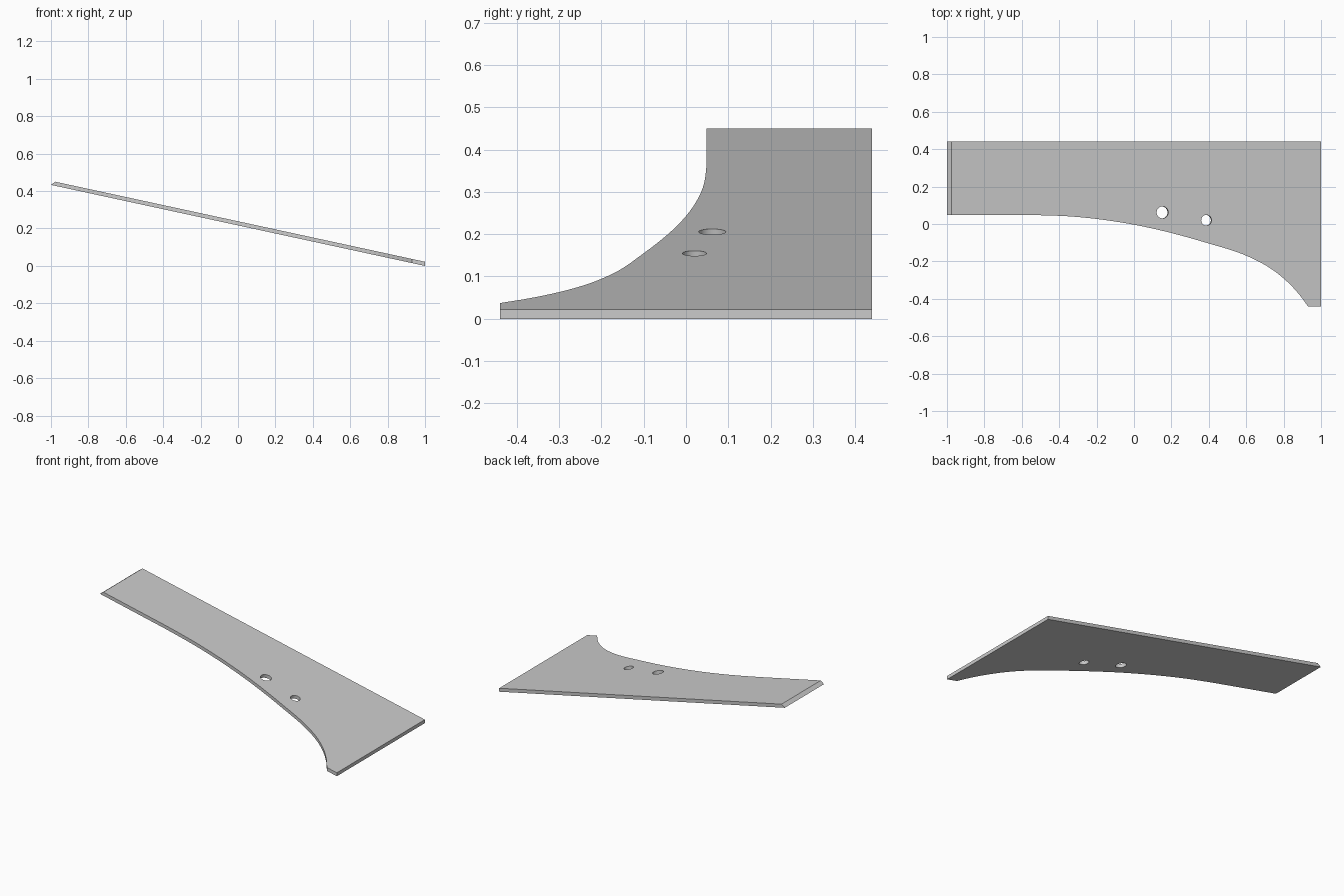
import bpy, bmesh, math
from mathutils import Matrix, Vector

if "Cube" in bpy.data.objects:
    bpy.data.objects.remove(bpy.data.objects["Cube"])

SLOPE, THICK = 0.2165, 0.022
TILT = math.atan(SLOPE)

# Concave front edge in plan, smoothed through a few points
KEYS = [(-0.55, 0.048), (-0.32, 0.039), (-0.02, 0.0), (0.386, -0.1),
        (0.62, -0.178), (0.72, -0.231), (0.81, -0.3), (0.88, -0.373), (0.93, -0.44)]


def smooth_path(keys, steps=6):
    pts = [Vector(k) for k in keys]
    ext = [Vector((-0.85, 0.048))] + pts + [2 * pts[-1] - pts[-2]]
    out = []
    for a, b, c, d in zip(ext, ext[1:], ext[2:], ext[3:]):
        # Tangents respect uneven point spacing
        h0, h1, h2 = (b - a).length, (c - b).length, (d - c).length
        m1 = ((b - a) / h0 * h1 + (c - b) / h1 * h0) / (h0 + h1) * h1
        m2 = ((c - b) / h1 * h2 + (d - c) / h2 * h1) / (h1 + h2) * h1
        for i in range(steps):
            t = i / steps
            out.append((2*t**3 - 3*t*t + 1) * b + (t**3 - 2*t*t + t) * m1
                       + (3*t*t - 2*t**3) * c + (t**3 - t*t) * m2)
    return out + [pts[-1]]


# Sloping plate, with a bevelled left end
outline = [Vector((-1, 0.048))] + smooth_path(KEYS) + [
    Vector((1, -0.44)), Vector((1, 0.44)), Vector((-1, 0.44))]
bm = bmesh.new()
low = [bm.verts.new((p.x, p.y, (1 - p.x) * SLOPE)) for p in outline]
top = []
for p in outline:
    x = max(p.x, -0.977)
    top.append(bm.verts.new((x, p.y, (1 - x) * SLOPE + THICK)))
bm.faces.new(low[::-1])
bm.faces.new(top)
n = len(outline)
for i in range(n):
    j = (i + 1) % n
    bm.faces.new((low[i], low[j], top[j], top[i]))
bmesh.ops.recalc_face_normals(bm, faces=bm.faces)
mesh = bpy.data.meshes.new("sloping_plate")
bm.to_mesh(mesh)
bm.free()
plate = bpy.data.objects.new("sloping_plate", mesh)
bpy.context.collection.objects.link(plate)

# Two round holes drilled square to the plate
for x, y, r in [(0.15, 0.062, 0.032), (0.385, 0.02, 0.0285)]:
    z = (1 - x) * SLOPE + THICK / 2
    bpy.ops.mesh.primitive_cylinder_add(vertices=40, radius=r, depth=0.15,
                                        location=(x, y, z), rotation=(0, TILT, 0))
    cutter = bpy.context.object
    cutter.name = "hole_cutter"
    cutter.hide_render = True
    mod = plate.modifiers.new("hole", 'BOOLEAN')
    mod.operation, mod.solver, mod.object = 'DIFFERENCE', 'EXACT', cutter
    bpy.context.view_layer.objects.active = plate
    bpy.ops.object.modifier_apply(modifier=mod.name)
    bpy.data.objects.remove(cutter)

bpy.ops.object.select_all(action='DESELECT')
plate.select_set(True)
bpy.context.view_layer.objects.active = plate
bpy.ops.object.shade_smooth_by_angle(angle=math.radians(25))
